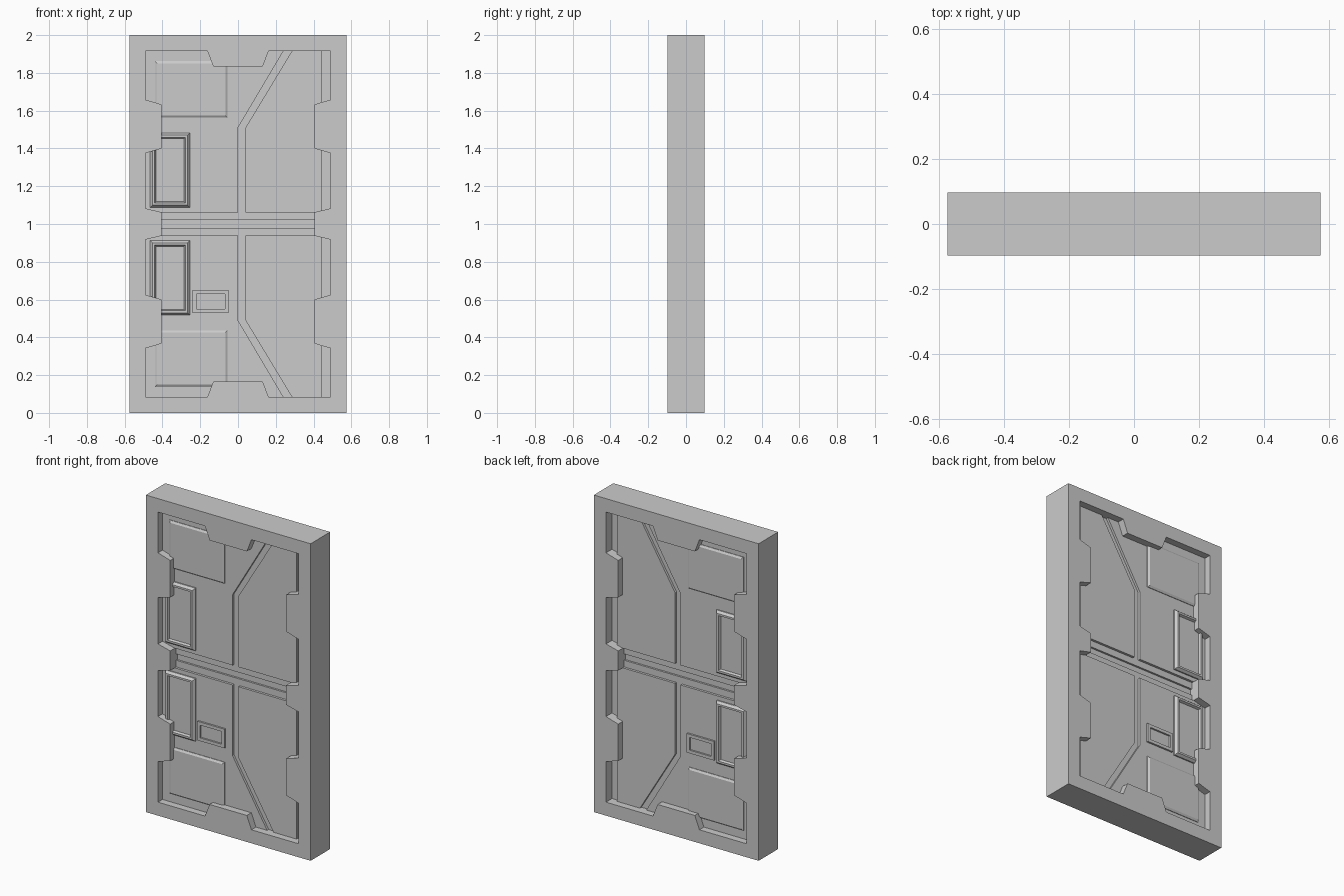
import bpy, bmesh

cube = bpy.data.objects.get("Cube")
if cube:
    bpy.data.objects.remove(cube, do_unlink=True)

GREY = (0.6, 0.6, 0.6, 1.0)
grey = bpy.data.materials.new("light_grey")
grey.use_nodes = True
grey.diffuse_color = GREY
grey.node_tree.nodes["Principled BSDF"].inputs["Base Color"].default_value = GREY

HALF_X, HALF_Y, HALF_Z = 0.575, 0.0975, 1.0
FLOOR, PLATE = 0.0375, 0.0525      # distances of the recessed surfaces from mid plane


def finish(name, bm, mirror):
    """Make an object centred at door mid-height, mirrored on the given axes."""
    bmesh.ops.recalc_face_normals(bm, faces=bm.faces)
    mesh = bpy.data.meshes.new(name)
    bm.to_mesh(mesh)
    bm.free()
    mesh.materials.append(grey)
    obj = bpy.data.objects.new(name, mesh)
    obj.location.z = HALF_Z
    bpy.context.collection.objects.link(obj)
    mod = obj.modifiers.new("mirror", 'MIRROR')
    mod.use_axis = [axis in mirror for axis in "xyz"]
    mod.merge_threshold = 0.0001
    return obj


def prism(name, outline, y0, y1, mirror, open_seams=False):
    """Extrude an x-z outline along y."""
    bm = bmesh.new()
    face = bm.faces.new([bm.verts.new((x, -y1, z)) for x, z in outline])
    new = bmesh.ops.extrude_face_region(bm, geom=[face])["geom"]
    verts = [g for g in new if isinstance(g, bmesh.types.BMVert)]
    bmesh.ops.translate(bm, verts=verts, vec=(0, y1 - y0, 0))
    bmesh.ops.recalc_face_normals(bm, faces=bm.faces)
    if open_seams:
        seams = [f for f in bm.faces if any(all(abs(v.co[i]) < 1e-5 for v in f.verts) for i in (0, 2))]
        bmesh.ops.delete(bm, geom=seams, context='FACES')
    return finish(name, bm, mirror)


def rect(x0, x1, z0, z1):
    return [(x0, z0), (x1, z0), (x1, z1), (x0, z1)]


def stepped_block(name, x0, x1, z0, z1, steps, mirror):
    """Rectangular block whose section is a list of (inset, depth) steps."""
    bm = bmesh.new()
    rings = [[bm.verts.new((x, -y, z)) for x, z in rect(x0 + i, x1 - i, z0 + i, z1 - i)]
             for i, y in steps]
    for a, b in zip(rings, rings[1:]):
        for k in range(4):
            n = (k + 1) % 4
            bm.faces.new((a[k], a[n], b[n], b[k]))
    bm.faces.new(rings[0])
    bm.faces.new(rings[-1])
    return finish(name, bm, mirror)


# Outer frame: one quarter with its notched opening, mirrored
quarter = [(0, 0.833), (0.13, 0.833), (0.162, 0.915), (0.49, 0.915), (0.49, 0.658),
           (0.405, 0.633), (0.405, 0.4), (0.49, 0.375), (0.49, 0.083), (0.405, 0.062),
           (0.405, 0), (HALF_X, 0), (HALF_X, HALF_Z), (0, HALF_Z)]
prism("outer_frame", quarter, -HALF_Y, HALF_Y, "xz", open_seams=True)

# Recessed floor with a groove across the middle
prism("recess_floor", rect(-0.53, 0.53, 0.02, 0.95), 0, FLOOR, "yz")
prism("middle_groove", rect(-0.53, 0.53, -0.02, 0.02), 0, FLOOR - 0.012, "y")

# Raised plates separated by the bent channel
prism("left_plate", [(-0.53, 0.062), (0, 0.062), (0, 0.51), (0.249, 0.93), (-0.53, 0.93)],
      0.02, PLATE, "yz")
prism("right_plate", [(0.04, 0.062), (0.445, 0.062), (0.445, 0.93), (0.294, 0.93), (0.04, 0.51)],
      0.02, PLATE, "yz")

# Chamfered corner panels
stepped_block("corner_panel", -0.44, -0.055, 0.563, 0.863,
              [(0, 0.045), (0, 0.056), (0.012, 0.064)], "yz")

# Raised window surrounds
stepped_block("window_surround", -0.465, -0.255, 0.088, 0.483,
              [(0, 0.045), (0, 0.06), (0.012, 0.075), (0.024, 0.075), (0.03, 0.06)], "yz")

# Small control box
stepped_block("control_box", -0.24, -0.05, -0.47, -0.35,
              [(0, 0.045), (0, 0.064), (0.02, 0.064), (0.02, 0.053)], "y")
